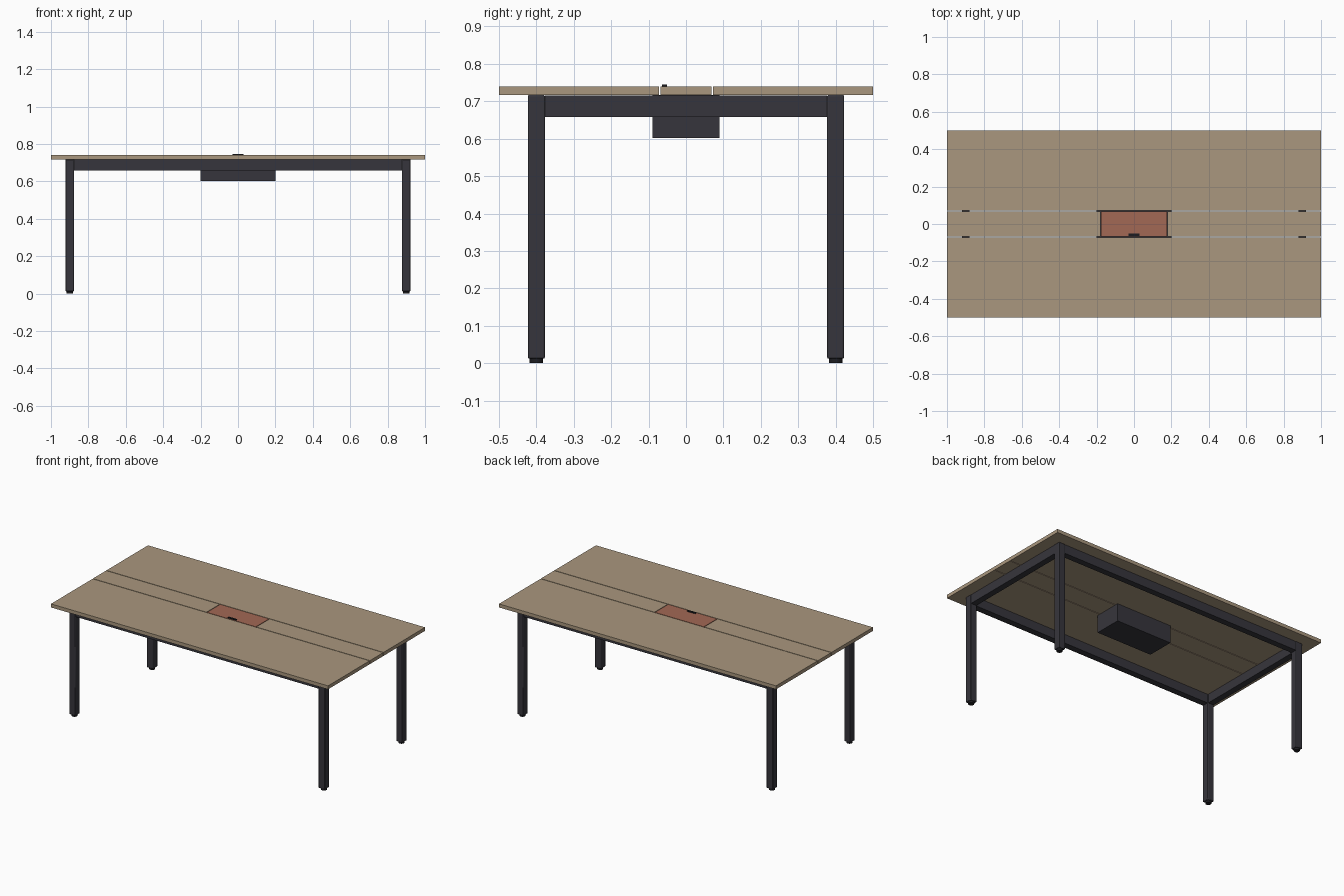
import bpy

if "Cube" in bpy.data.objects:
    bpy.data.objects.remove(bpy.data.objects["Cube"])


def material(name, rgb):
    m = bpy.data.materials.new(name)
    m.diffuse_color = (*rgb, 1)
    m.use_nodes = True
    m.node_tree.nodes["Principled BSDF"].inputs["Base Color"].default_value = m.diffuse_color
    return m


WOOD = material("light_wood", (0.40, 0.31, 0.21))
METAL = material("charcoal_metal", (0.037, 0.036, 0.045))
LID = material("terracotta_lid", (0.36, 0.14, 0.09))
BLACK = material("black_plastic", (0.012, 0.012, 0.015))


def box(name, x, y, z, mat, bevel=0):
    """Box between the (low, high) limits given for each axis."""
    lims = (x, y, z)
    bpy.ops.mesh.primitive_cube_add(size=1, location=[(a + b) / 2 for a, b in lims])
    ob = bpy.context.object
    ob.name = name
    ob.scale = [b - a for a, b in lims]
    bpy.ops.object.transform_apply(location=False, rotation=False, scale=True)
    ob.data.materials.append(mat)
    if bevel:
        mod = ob.modifiers.new("bevel", "BEVEL")
        mod.width = bevel
        mod.segments = 2
        bpy.ops.object.shade_smooth_by_angle()
    return ob


TOP = (0.717, 0.74)
RAIL = (0.658, 0.716)
LEG_X, LEG_Y, HALF = 0.90, 0.40, 0.023

# Worktop: two wide panels and a narrow centre strip around the cable lid
box("front_panel", (-1, 1), (-0.5, -0.072), TOP, WOOD)
box("back_panel", (-1, 1), (0.072, 0.5), TOP, WOOD)
box("left_strip", (-1, -0.18), (-0.068, 0.068), TOP, WOOD)
box("right_strip", (0.18, 1), (-0.068, 0.068), TOP, WOOD)

# Cable lid, its finger pull, and the box under the top
box("cable_lid", (-0.176, 0.176), (-0.068, 0.068), TOP, LID)
box("lid_pull", (-0.03, 0.03), (-0.064, -0.051), (0.738, 0.745), BLACK)
box("cable_box", (-0.2, 0.2), (-0.09, 0.09), (0.602, 0.717), METAL)

# Legs with round levelling feet, and the rails joining them
for sx in (-1, 1):
    for sy in (-1, 1):
        x, y = sx * LEG_X, sy * LEG_Y
        box("leg", (x - HALF, x + HALF), (y - HALF, y + HALF), (0.012, 0.717), METAL, 0.004)
        bpy.ops.mesh.primitive_cylinder_add(vertices=24, radius=0.018, depth=0.014,
                                            location=(x, y, 0.007))
        foot = bpy.context.object
        foot.name = "foot"
        foot.data.materials.append(BLACK)
        bpy.ops.object.shade_smooth_by_angle()

for s in (-1, 1):
    box("long_rail", (-LEG_X + HALF, LEG_X - HALF),
        (s * LEG_Y - 0.02, s * LEG_Y + 0.02), RAIL, METAL)
    box("end_rail", (s * LEG_X - 0.02, s * LEG_X + 0.02),
        (-LEG_Y + HALF, LEG_Y - HALF), RAIL, METAL)
